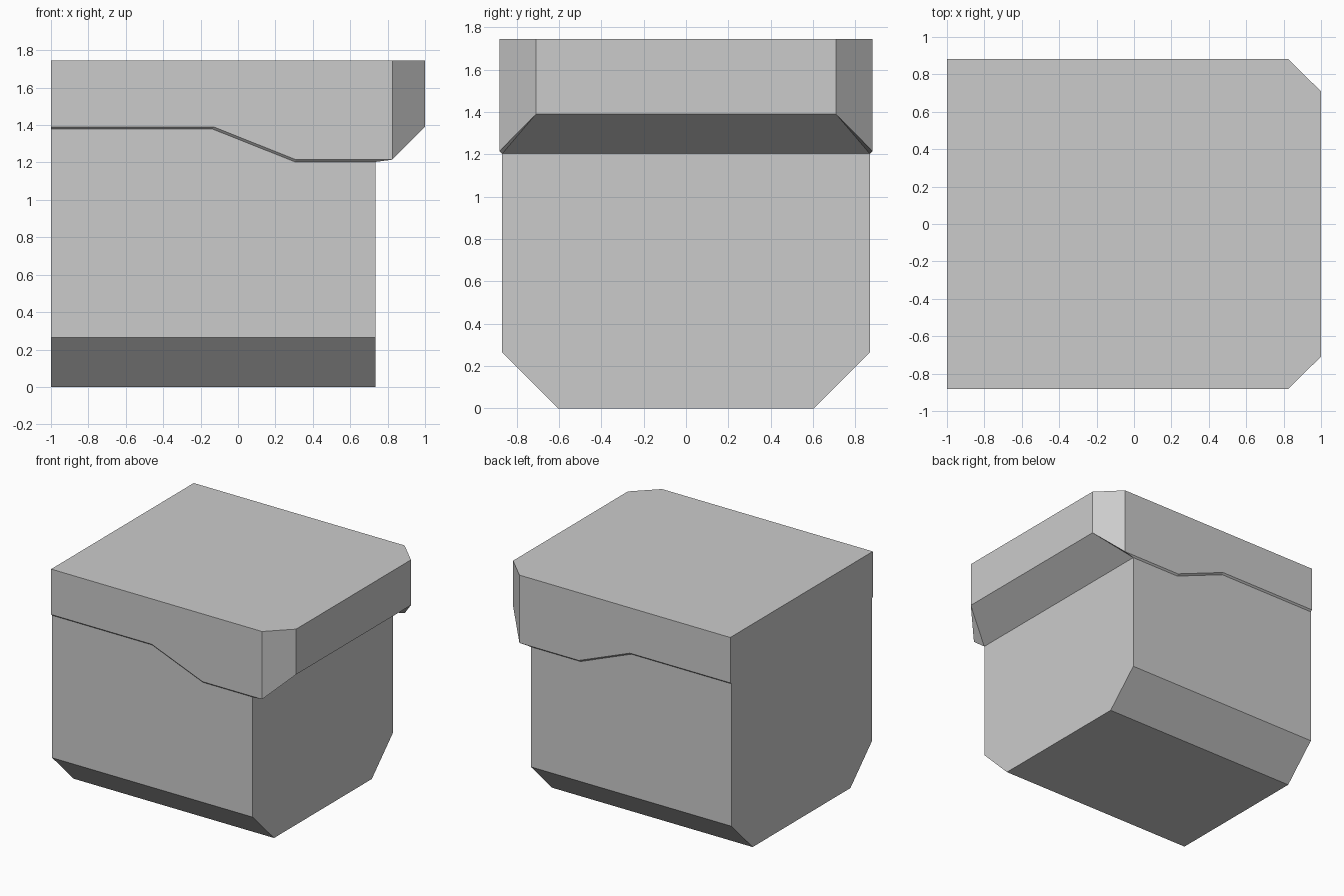
import bpy, bmesh

if "Cube" in bpy.data.objects:
    bpy.data.objects.remove(bpy.data.objects["Cube"])

TOP = 1.745
W_LID, W_BODY, W_BASE, W_NOSE = 0.881, 0.868, 0.604, 0.709
X0, X_BODY, X_CORNER, X1 = -1.0, 0.735, 0.825, 1.0
Z_NOSE = 1.39


def flip(points):
    return [(x, -y, z) for x, y, z in reversed(points)]


def build(name, spans, sides):
    """spans: half outlines closed by their mirror image; sides: faces copied to both sides."""
    bm = bmesh.new()
    faces = [p + flip(p) for p in spans]
    faces += [f for p in sides for f in (p, flip(p))]
    for f in faces:
        bm.faces.new([bm.verts.new(co) for co in f])
    bmesh.ops.remove_doubles(bm, verts=bm.verts, dist=1e-4)
    bmesh.ops.recalc_face_normals(bm, faces=bm.faces)
    mesh = bpy.data.meshes.new(name)
    bm.to_mesh(mesh)
    bm.free()
    obj = bpy.data.objects.new(name, mesh)
    bpy.context.collection.objects.link(obj)
    return obj


# Stepped seam: lower edge of the lid and the matching upper edge of the body
outer = [(X0, -W_LID, 1.39), (-0.13, -W_LID, 1.39),
         (0.31, -W_LID, 1.215), (X_CORNER, -W_LID, 1.215)]
inner = [(X0, -W_BODY, 1.378), (-0.135, -W_BODY, 1.378),
         (0.305, -W_BODY, 1.203), (X_BODY, -W_BODY, 1.203)]

# Body: straight tub with bevelled lower edges, open under the lid
base0, base1 = [(x, -W_BASE, 0) for x in (X0, X_BODY)]
wall0, wall1 = [(x, -W_BODY, 0.264) for x in (X0, X_BODY)]
build("body",
      spans=[[base0, base1],
             [base1, wall1, inner[3]],
             [base0, wall0, inner[0]]],
      sides=[[base0, base1, wall1, wall0],
             [wall0, wall1] + inner[::-1]])

# Lid: overhanging cap with cut front corners and a sloped underside
top0, top1 = [(x, -W_LID, TOP) for x in (X0, X_CORNER)]
nose_top, nose = (X1, -W_NOSE, TOP), (X1, -W_NOSE, Z_NOSE)
build("lid",
      spans=[[top0, top1, nose_top],
             [nose_top, nose],
             [inner[3], nose],
             [inner[0], outer[0], top0]],
      sides=[outer + [top1, top0],
             [outer[3], nose, nose_top, top1],
             [outer[3], inner[3], nose]]
      + [[inner[i], inner[i + 1], outer[i + 1], outer[i]] for i in range(3)])
